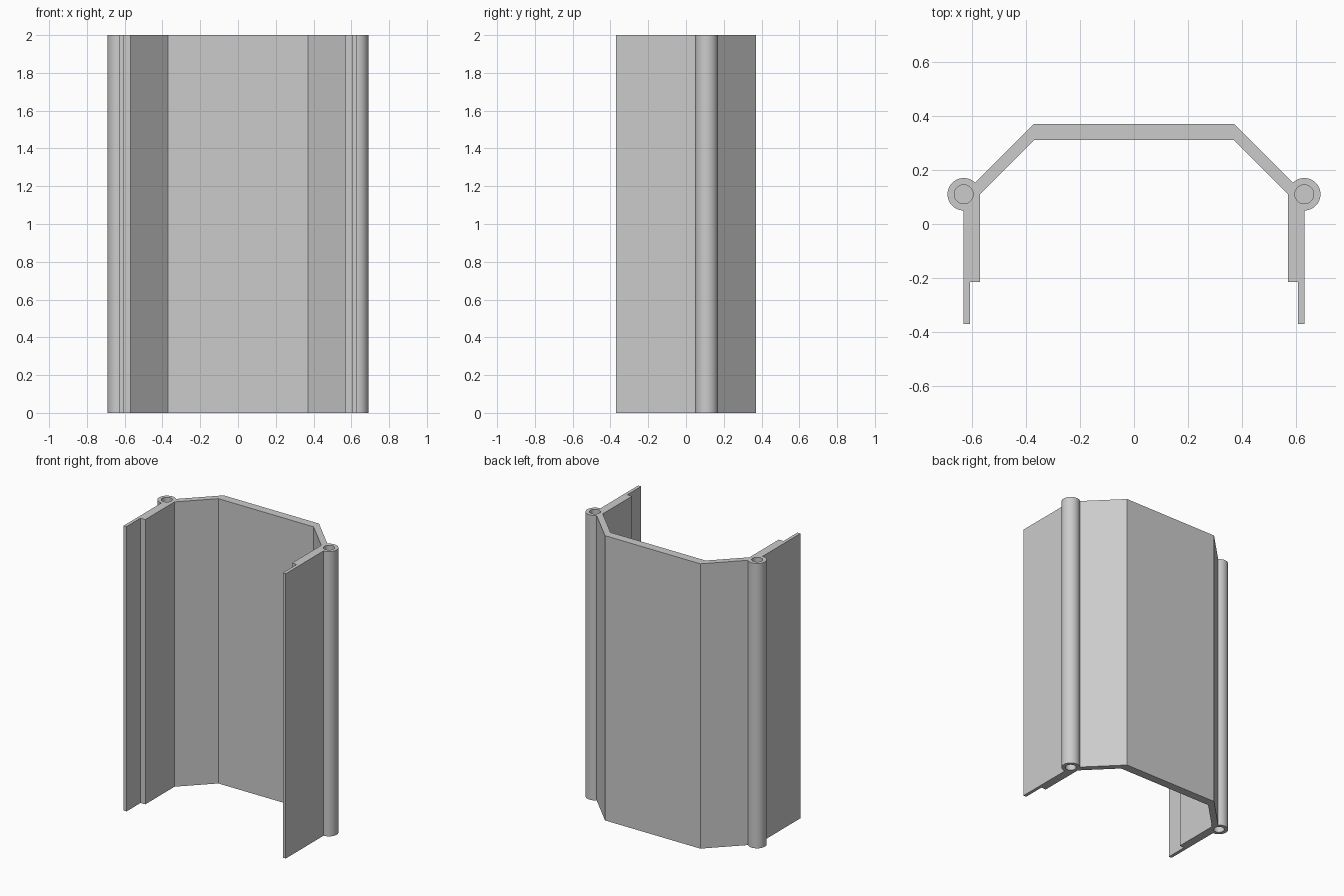
import bpy, bmesh
from math import cos, sin, radians
from mathutils import Matrix, Vector

cube = bpy.data.objects.get("Cube")
if cube:
    bpy.data.objects.remove(cube, do_unlink=True)

HEIGHT = 2.0
BOSS = Vector((0.63, 0.11))
BOSS_R, HOLE_R, HOLE_DEPTH = 0.06, 0.035, 0.3

grey = bpy.data.materials.new("light grey")
grey.use_nodes = True
colour = (0.6, 0.6, 0.6, 1)
grey.diffuse_color = colour
grey.node_tree.nodes["Principled BSDF"].inputs["Base Color"].default_value = colour


def make_object(name, bm):
    bmesh.ops.recalc_face_normals(bm, faces=bm.faces)
    mesh = bpy.data.meshes.new(name)
    bm.to_mesh(mesh)
    bm.free()
    mesh.materials.append(grey)
    ob = bpy.data.objects.new(name, mesh)
    bpy.context.collection.objects.link(ob)
    return ob


# Left half of the cross-section: back wall, angled wall, round boss, side wall, stepped lip
half = [(0.37, 0.37)]
steps = 40
for i in range(steps + 1):
    a = radians(135 - 225 * i / steps)
    half.append((BOSS.x + BOSS_R * cos(a), BOSS.y + BOSS_R * sin(a)))
half += [(0.63, -0.37), (0.607, -0.37), (0.607, -0.215), (0.57, -0.215), (0.57, 0.11), (0.37, 0.31)]
outline = half + [(-x, y) for x, y in reversed(half)]

# Extrude the mirrored outline to full height
bm = bmesh.new()
base = bm.faces.new([bm.verts.new((x, y, 0)) for x, y in outline])
new = bmesh.ops.extrude_face_region(bm, geom=[base], use_keep_orig=True)["geom"]
bmesh.ops.translate(bm, vec=(0, 0, HEIGHT), verts=[v for v in new if isinstance(v, bmesh.types.BMVert)])
panel = make_object("channel_panel", bm)

# Blind screw holes in both ends of each boss
bm = bmesh.new()
for side in (-1, 1):
    for z in (0, HEIGHT):
        bmesh.ops.create_cone(bm, cap_ends=True, segments=40, radius1=HOLE_R, radius2=HOLE_R,
                              depth=2 * HOLE_DEPTH,
                              matrix=Matrix.Translation((side * BOSS.x, BOSS.y, z)))
cutter = make_object("hole_cutter", bm)
cutter.hide_render = True

mod = panel.modifiers.new("screw_holes", "BOOLEAN")
mod.operation = "DIFFERENCE"
mod.solver = "EXACT"
mod.object = cutter
bpy.ops.object.select_all(action="DESELECT")
panel.select_set(True)
bpy.context.view_layer.objects.active = panel
bpy.ops.object.modifier_apply(modifier=mod.name)
bpy.data.objects.remove(cutter, do_unlink=True)
bpy.ops.object.shade_smooth_by_angle(angle=radians(30))
